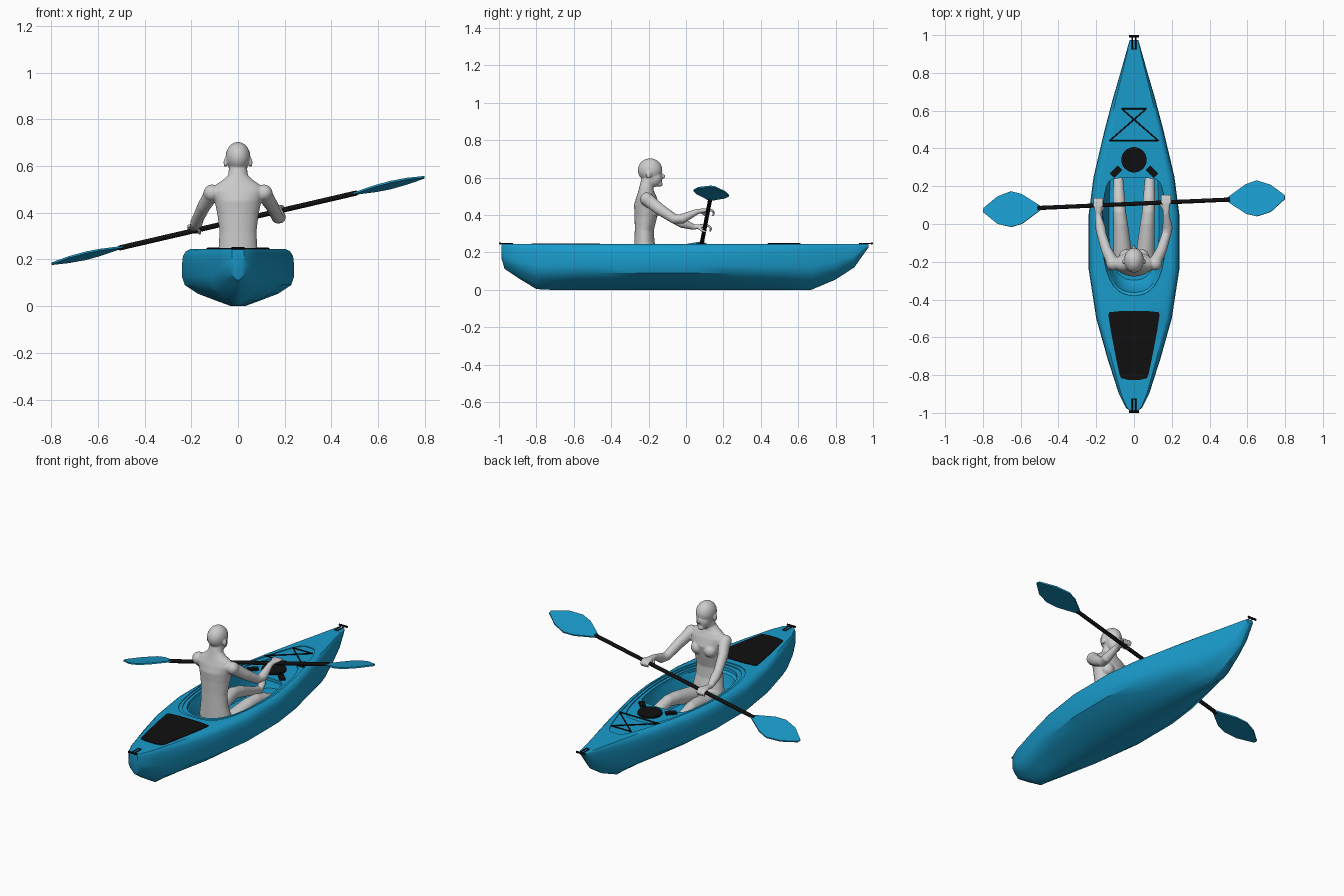
import bpy, bmesh, math
from mathutils import Vector, Matrix

if "Cube" in bpy.data.objects:
    bpy.data.objects.remove(bpy.data.objects["Cube"])


def material(name, rgb):
    m = bpy.data.materials.new(name)
    m.diffuse_color = (*rgb, 1)
    m.use_nodes = True
    m.node_tree.nodes["Principled BSDF"].inputs["Base Color"].default_value = m.diffuse_color
    return m


BLUE = material("blue", (0.01, 0.33, 0.6))
BLACK = material("black", (0.005, 0.005, 0.005))


def finish(bm, name, mat=None, angle=35):
    bmesh.ops.recalc_face_normals(bm, faces=bm.faces)
    me = bpy.data.meshes.new(name)
    bm.to_mesh(me)
    bm.free()
    ob = bpy.data.objects.new(name, me)
    bpy.context.collection.objects.link(ob)
    if mat:
        me.materials.append(mat)
    smooth(ob, angle)
    return ob


def smooth(ob, angle):
    bpy.ops.object.select_all(action='DESELECT')
    bpy.context.view_layer.objects.active = ob
    ob.select_set(True)
    bpy.ops.object.shade_smooth_by_angle(angle=math.radians(angle))


def loft(bm, rings):
    rows = [[bm.verts.new(p) for p in r] for r in rings]
    n = len(rows[0])
    for a, b in zip(rows, rows[1:]):
        for i in range(n):
            bm.faces.new((a[i], a[(i + 1) % n], b[(i + 1) % n], b[i]))
    bm.faces.new(rows[0][::-1])
    bm.faces.new(rows[-1])


def tube(bm, path, n=16):
    """path: (point, radius across, radius deep)"""
    pts = [Vector(p[0]) for p in path]
    rings = []
    for i, (_, rx, ry) in enumerate(path):
        t = (pts[min(i + 1, len(pts) - 1)] - pts[max(i - 1, 0)]).normalized()
        ref = Vector((0, 1, 0)) if abs(t.x) > 0.75 else Vector((1, 0, 0))
        u = (ref - t * ref.dot(t)).normalized()
        v = t.cross(u)
        rings.append([pts[i] + u * rx * math.cos(a) + v * ry * math.sin(a)
                      for a in (2 * math.pi * k / n for k in range(n))])
    loft(bm, rings)


def ball(bm, c, r):
    bmesh.ops.create_uvsphere(bm, u_segments=24, v_segments=16, radius=1,
                              matrix=Matrix.Translation(c) @ Matrix.Diagonal((*r, 1)))


def rounded(pts):
    out = []
    for a, b in zip(pts, pts[1:] + pts[:1]):
        a, b = Vector(a), Vector(b)
        out += [a.lerp(b, 0.25), a.lerp(b, 0.75)]
    return out


def mirrored(half):
    return half + [(-x, y) for x, y in reversed(half) if x > 0]


def prism(name, pts, z0, z1, mat=None, matrix=Matrix()):
    bm = bmesh.new()
    loft(bm, [[matrix @ Vector((p[0], p[1], z)) for p in pts] for z in (z0, z1)])
    return finish(bm, name, mat)


def cut(ob, cutter):
    m = ob.modifiers.new("cut", 'BOOLEAN')
    m.object, m.operation, m.solver = cutter, 'DIFFERENCE', 'EXACT'
    bpy.context.view_layer.objects.active = ob
    bpy.ops.object.modifier_apply(modifier=m.name)
    bpy.data.objects.remove(cutter)


# Hull: stations (y, half width, keel height) with one shared half section
TOP = 0.245
stations = [(-.987, .026, .17), (-.97, .045, .112), (-.9, .08, .065), (-.8, .112, .004),
            (-.72, .138, 0), (-.5, .2, 0), (-.24, .24, 0), (.05, .24, 0), (.25, .214, 0),
            (.5, .155, 0), (.67, .11, 0), (.8, .072, .055), (.9, .044, .12),
            (.96, .027, .205), (.975, .022, .225)]
section = [(.85, 1), (.93, .96), (.98, .88), (1, .74), (1, .52), (.95, .37), (.72, .22),
           (.4, .1), (.12, 0)]
bm = bmesh.new()
loop = section + [(-x, z) for x, z in reversed(section)]
loft(bm, [[(w * x, y, k + (TOP - k) * z) for x, z in loop] for y, w, k in stations])
hull = finish(bm, "hull", BLUE)

# Deck recesses and cockpit cavity
deck_line = [(0, -.425), (.09, -.415), (.15, -.355), (.185, -.22), (.2, -.05), (.197, .08),
             (.18, .2), (.152, .35), (.11, .5), (.065, .63), (.035, .67), (0, .672)]
rim_line = [(0, -.405), (.08, -.395), (.137, -.335), (.172, -.22), (.188, -.05), (.183, .08),
            (.165, .2), (.14, .33), (.09, .45), (0, .465)]
opening = [(0, -.385), (.07, -.37), (.12, -.32), (.158, -.22), (.172, -.05), (.168, .08),
           (.152, .19), (.13, .235), (.06, .245), (0, .245)]
cut(hull, prism("deck_cutter", rounded(mirrored(deck_line)), TOP - .005, .3))
cut(hull, prism("rim_cutter", rounded(mirrored(rim_line)), TOP - .011, .3))
outline = rounded(mirrored(opening))
levels = [(.3, 1, 0), (.215, .99, 0), (.205, .95, .8), (.11, .88, .8), (.075, .78, .75)]
bm = bmesh.new()
loft(bm, [[(p.x * s, p.y * (s if p.y < 0 else 1 + f), z) for p in outline]
          for z, s, f in levels])
cut(hull, finish(bm, "cockpit_cutter"))
smooth(hull, 35)

# Stern hatch cover
prism("rear_hatch", rounded(mirrored([(.065, -.825), (.08, -.79), (.137, -.49), (.13, -.46)])),
      TOP - .004, TOP + .004, BLACK)

# Round bow hatch and side pads
prism("round_hatch", [(.067 * math.cos(k * math.pi / 16), .34 + .067 * math.sin(k * math.pi / 16))
                      for k in range(32)], TOP - .02, TOP, BLACK)
for s, side in ((1, "right"), (-1, "left")):
    m = Matrix.Translation((s * .095, .277, 0)) @ Matrix.Rotation(-s * math.radians(45), 4, 'Z')
    prism(side + "_pad", [(-.03, -.016), (.03, -.016), (.03, .016), (-.03, .016)],
          TOP - .02, TOP, BLACK, m)

# Deck cords
bm = bmesh.new()
z = TOP + .002
for a, b in (((-.065, .61), (.065, .61)), ((-.13, .44), (.13, .44)),
             ((-.065, .61), (.13, .44)), ((.065, .61), (-.13, .44))):
    tube(bm, [((*a, z), .0035, .0035), ((*b, z), .0035, .0035)], 8)
finish(bm, "deck_cords", BLACK)

# Carry handles
for s, end in ((1, "bow"), (-1, "stern")):
    bm = bmesh.new()
    z = TOP + .003
    tube(bm, [((-.027, s * .994, z), .006, .006), ((.027, s * .994, z), .006, .006)], 10)
    for x in (-.009, .009):
        tube(bm, [((x, s * .925, z), .003, .003), ((x, s * .99, z), .003, .003)], 8)
    tube(bm, [((-.011, s * .927, z), .003, .003), ((.011, s * .927, z), .003, .003)], 8)
    finish(bm, end + "_handle", BLACK)


# Paddle
def on_paddle(x):
    return Vector((x, .107 + .044 * x, .367 + .232 * x))


bm = bmesh.new()
tube(bm, [(on_paddle(x), .011, .011) for x in (-.51, .51)])
finish(bm, "paddle_shaft", BLACK)
blade = [(0, .011), (.1, .078), (.16, .096), (.235, .07), (.31, .012), (.312, -.01),
         (.235, -.075), (.16, -.096), (.1, -.08), (0, -.011)]
for s, side in ((1, "right"), (-1, "left")):
    u = (on_paddle(s) - on_paddle(0)).normalized()
    v = Vector((0, 1, -.15))
    v = (v - u * v.dot(u)).normalized()
    m = Matrix((u, v, u.cross(v))).transposed().to_4x4()
    m.translation = on_paddle(s * .495)
    prism(side + "_blade", blade, -.004, .004, BLUE, m)

# Paddler: overlapping volumes fused into one smooth body
bm = bmesh.new()
torso = [(.09, -.21, .06, .04), (.12, -.21, .09, .06), (.18, -.213, .095, .065),
         (.25, -.222, .083, .054), (.32, -.223, .079, .051), (.39, -.215, .088, .06),
         (.45, -.21, .1, .068), (.495, -.212, .113, .055), (.52, -.213, .095, .045),
         (.54, -.213, .065, .038), (.56, -.21, .043, .036), (.61, -.197, .036, .036)]
tube(bm, [((0, y, z), rx, ry) for z, y, rx, ry in torso], 32)
ball(bm, (0, -.192, .64), (.053, .066, .063))
ball(bm, (0, -.168, .6), (.041, .042, .05))
ball(bm, (0, -.142, .565), (.02, .018, .014))
ball(bm, (0, -.124, .607), (.008, .014, .013))
for s, hand in ((1, .17), (-1, -.19)):
    ball(bm, (s * .054, -.2, .615), (.008, .014, .02))
    ball(bm, (s * .043, -.168, .425), (.036, .034, .036))
    ball(bm, (s * .112, -.21, .485), (.036, .036, .036))
    grip = on_paddle(hand)
    x, y, z = grip
    tube(bm, [((s * .108, -.212, .487), .034, .036), ((s * .145, -.14, .43), .028, .031),
              ((s * .17, -.06, .378), .025, .026), ((s * .178, -.02, .38 if s > 0 else .357), .027, .027),
              ((x, y - .055, z + .012), .017, .015), ((x, y - .03, z + .016), .019, .012),
              ((x, y + .004, z + .019), .026, .01)])
    for k in range(4):
        fx = x + (k - 1.5) * .014
        tube(bm, [((fx, y - .005, z + .02), .0075, .0075), ((fx, y + .025, z + .019), .007, .007),
                  ((fx, y + .036, z + .005), .0065, .0065), ((fx, y + .028, z - .012), .006, .006)], 10)
    tube(bm, [((x - s * .016, y - .03, z + .01), .009, .009),
              ((x - s * .026, y - .014, z - .005), .008, .008),
              ((x - s * .026, y + .01, z - .014), .006, .006)], 10)
    tube(bm, [((s * .055, -.22, .135), .05, .045), ((s * .062, -.12, .15), .047, .047),
              ((s * .07, .0, .178), .038, .038), ((s * .076, .06, .183), .034, .034),
              ((s * .08, .13, .165), .033, .033), ((s * .083, .25, .122), .025, .025),
              ((s * .084, .31, .105), .019, .02), ((s * .084, .335, .1), .019, .022)], 20)
    tube(bm, [((s * .084, .325, .095), .018, .018), ((s * .086, .35, .13), .022, .016),
              ((s * .088, .36, .175), .022, .01)])
body = finish(bm, "paddler")
bpy.context.view_layer.objects.active = body
m = body.modifiers.new("fuse", 'REMESH')
m.mode, m.voxel_size = 'VOXEL', .0042
m = body.modifiers.new("soften", 'SMOOTH')
m.factor, m.iterations = .5, 6
for name in ("fuse", "soften"):
    bpy.ops.object.modifier_apply(modifier=name)
smooth(body, 80)
